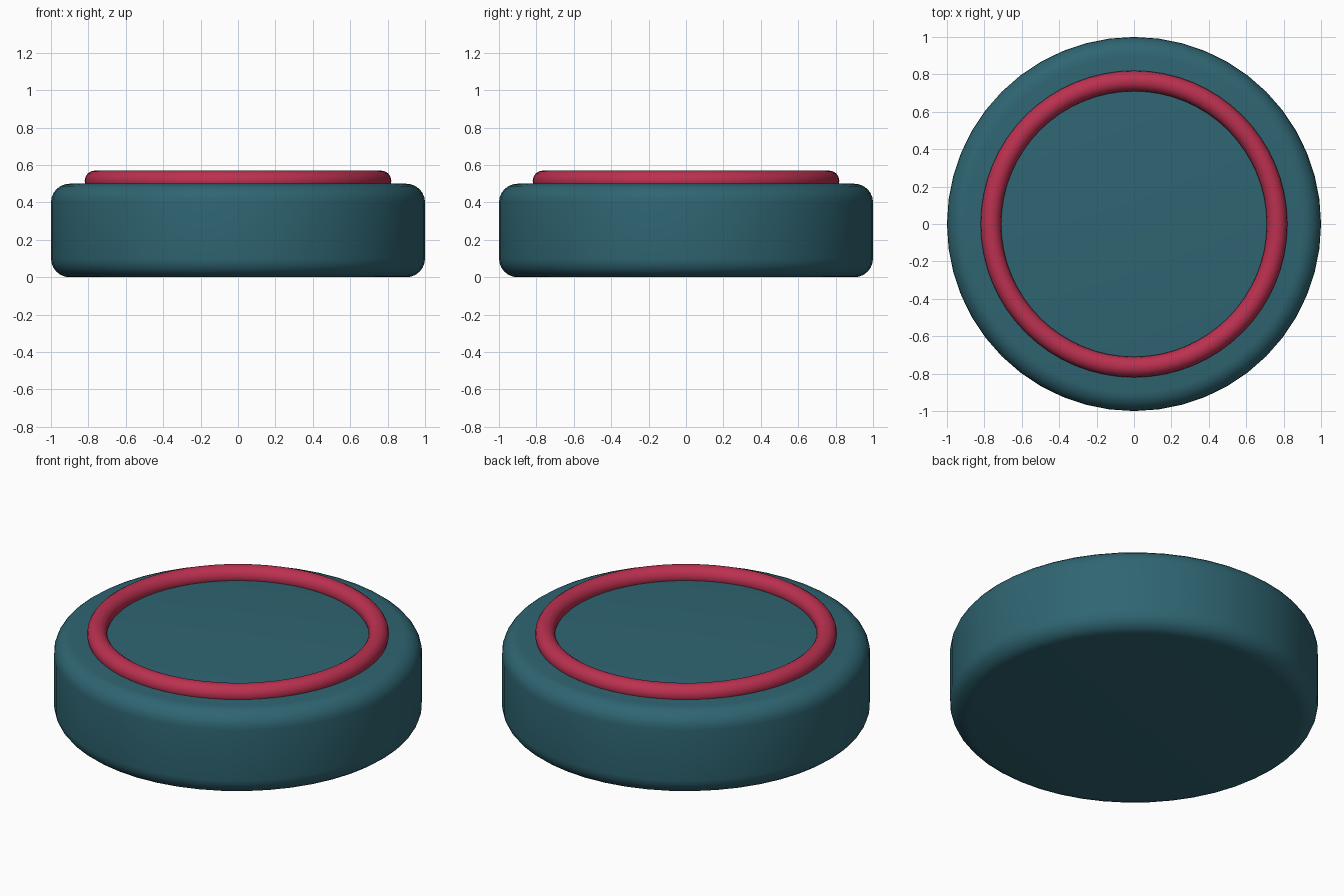
import bpy
import math

if "Cube" in bpy.data.objects:
    bpy.data.objects.remove(bpy.data.objects["Cube"])


def colour(obj, name, rgb):
    mat = bpy.data.materials.new(name)
    mat.diffuse_color = (*rgb, 1.0)
    mat.use_nodes = True
    mat.node_tree.nodes["Principled BSDF"].inputs["Base Color"].default_value = mat.diffuse_color
    obj.data.materials.append(mat)


# Round puck body with softened rims
bpy.ops.mesh.primitive_cylinder_add(vertices=48, radius=1.0, depth=0.5, location=(0, 0, 0.25))
body = bpy.context.object
body.name = "body"
bevel = body.modifiers.new("rounded_rims", 'BEVEL')
bevel.width = 0.1
bevel.segments = 6
bevel.limit_method = 'ANGLE'
bevel.angle_limit = math.radians(40)
bpy.ops.object.modifier_apply(modifier=bevel.name)
bpy.ops.object.shade_smooth_by_angle(angle=math.radians(30))
colour(body, "teal", (0.028, 0.130, 0.168))

# Raised ring half sunk into the top face
bpy.ops.mesh.primitive_torus_add(major_radius=0.765, minor_radius=0.055,
                                 major_segments=64, minor_segments=16,
                                 location=(0, 0, 0.515))
ring = bpy.context.object
ring.name = "top_ring"
bpy.ops.object.shade_smooth()
colour(ring, "red", (0.50, 0.03, 0.08))
